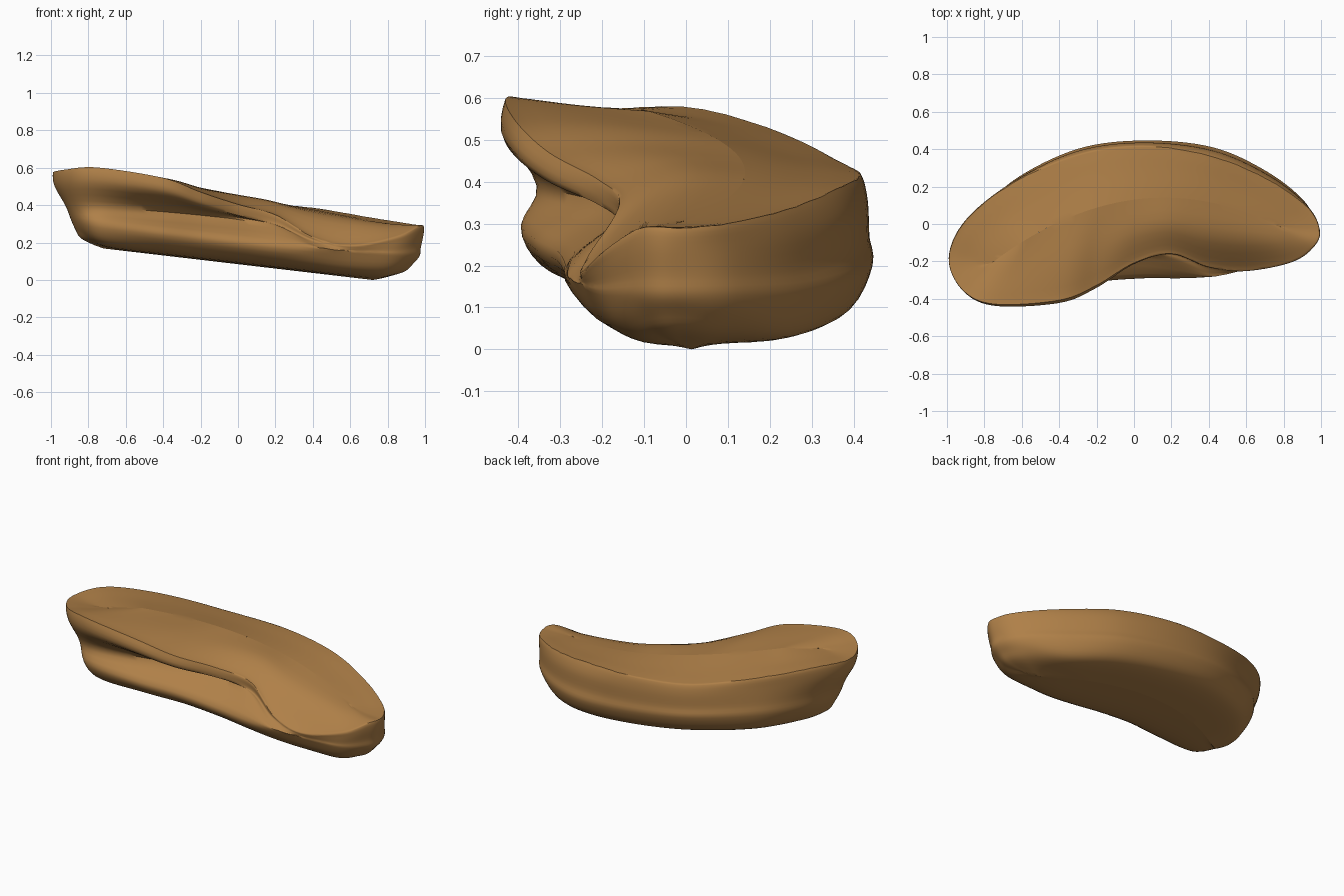
import bpy, bmesh
from mathutils import Vector

if "Cube" in bpy.data.objects:
    bpy.data.objects.remove(bpy.data.objects["Cube"])

# upper rim of the kidney shape, counter-clockwise from the right end (x, y, z)
RIM = [(.99, -.02, .285), (.92, .10, .295), (.70, .25, .33), (.40, .37, .38), (.05, .42, .41),
       (-.30, .375, .44), (-.65, .22, .515), (-.90, .02, .57), (-.99, -.18, .57), (-.92, -.35, .585),
       (-.75, -.43, .595), (-.40, -.41, .54), (-.20, -.33, .465), (0, -.21, .40), (.20, -.16, .345),
       (.40, -.23, .23), (.60, -.25, .185), (.85, -.20, .23), (.97, -.11, .285)]
# lower body and front shelf outline (x, y), same order
LOW = [(.97, -.02), (.91, .12), (.71, .28), (.42, .41), (.05, .445), (-.30, .40), (-.63, .24),
       (-.82, .05), (-.89, -.12), (-.86, -.28), (-.74, -.39), (-.45, -.365), (-.20, -.31),
       (.05, -.29), (.25, -.29), (.42, -.28), (.58, -.245), (.82, -.20), (.94, -.11)]
# front groove by rim index: (pull inward, height)
GROOVE = {10: (.15, .39), 11: (.3, .365), 12: (.33, .345), 13: (.28, .32), 14: (.15, .28)}
# extra crown of the top near the front edge
CROWN = {11: .01, 12: .01, 13: .025, 14: .035, 15: .05, 16: .05, 17: .02}
# inward taper of the lower edge, by rim index (default .14)
TAPER = {0: .17, 18: .17, 7: .18, 8: .19, 9: .18, 10: .13}


def base(x):
    return max(0.0, .085 - .117 * x)


def belly(x):
    # underside curling up gently at both ends
    return base(x) + max(0, .2 * (x - .72), .25 * (-.72 - x))


def spine_y(x):
    return .13 + .133 * x - .41 * x * x


def top_z(x):
    return min(.57, .455 - .195 * x)


def spline(pts, steps, closed):
    n, out = len(pts), []
    for i in range(n if closed else n - 1):
        if closed:
            a, b, c, d = (pts[(i + k) % n] for k in (-1, 0, 1, 2))
        else:
            a, b, c, d = (pts[min(max(i + k, 0), n - 1)] for k in (-1, 0, 1, 2))
        for s in range(steps):
            t = s / steps
            out.append(b + .5 * t * (c - a + t * (2 * a - 5 * b + 4 * c - d
                                                  + t * (3 * (b - c) + d - a))))
    if not closed:
        out.append(pts[-1].copy())
    return out


# one section per rim point, from top centre over the rim and down to bottom centre
sections = []
for i, (r, l) in enumerate(zip(RIM, LOW)):
    R = Vector(r)
    sx = .78 * R.x
    sy = spine_y(sx)
    top = Vector((sx, sy, top_z(sx)))
    D = Vector((*l, min(base(l[0]) + .13, R.z - .03)))
    C = D.lerp(R, .3)
    if i in GROOVE:
        k, z = GROOVE[i]
        C = Vector((C.x + (sx - C.x) * k, C.y + (sy - C.y) * k, z))
    B = D.lerp(R, .72)
    if 10 <= i <= 15:
        B.x, B.y = R.x, R.y
    elif 1 <= i <= 6:
        B.x, B.y = D.lerp(R, .45).xy
    else:
        B.x, B.y = D.lerp(R, .9).xy
    bot = Vector((sx, sy, belly(sx)))
    E = D.lerp(bot, TAPER.get(i, .14))
    E.z = belly(E.x) + .045
    F = D.lerp(bot, .42)
    F.z = belly(F.x) + .011
    mid = R.lerp(top, .5)
    rim_in = R.lerp(top, .08)
    rim_in.z += .005
    mid.z += CROWN.get(i, 0)
    sections.append([top, mid, rim_in, R, B, C, D, E, F, bot])

# smooth skin over the sections; both halves meet exactly on the centre lines
rows = [spline([s[j] for s in sections], 8, True) for j in range(len(sections[0]))]
for row, height in ((rows[0], top_z), (rows[-1], belly)):
    for v in row:
        v.y, v.z = spine_y(v.x), height(v.x)
columns = [spline([row[i] for row in rows], 4, False) for i in range(len(rows[0]))]
low = min(v.z for c in columns for v in c)
bm = bmesh.new()
grid = [[bm.verts.new((v.x, v.y, v.z - low)) for v in c] for c in columns]
for i, a in enumerate(grid):
    b = grid[(i + 1) % len(grid)]
    for j in range(len(a) - 1):
        bm.faces.new((a[j], a[j + 1], b[j + 1], b[j]))
bmesh.ops.remove_doubles(bm, verts=bm.verts[:], dist=.004)
bmesh.ops.recalc_face_normals(bm, faces=bm.faces[:])
me = bpy.data.meshes.new("curved_slab")
bm.to_mesh(me)
bm.free()
slab = bpy.data.objects.new("curved_slab", me)
bpy.context.collection.objects.link(slab)

mat = bpy.data.materials.new("warm brown")
mat.diffuse_color = (.43, .216, .065, 1)
mat.use_nodes = True
mat.node_tree.nodes["Principled BSDF"].inputs["Base Color"].default_value = mat.diffuse_color
me.materials.append(mat)
bpy.context.view_layer.objects.active = slab
slab.select_set(True)
bpy.ops.object.shade_smooth_by_angle(angle=.9)
